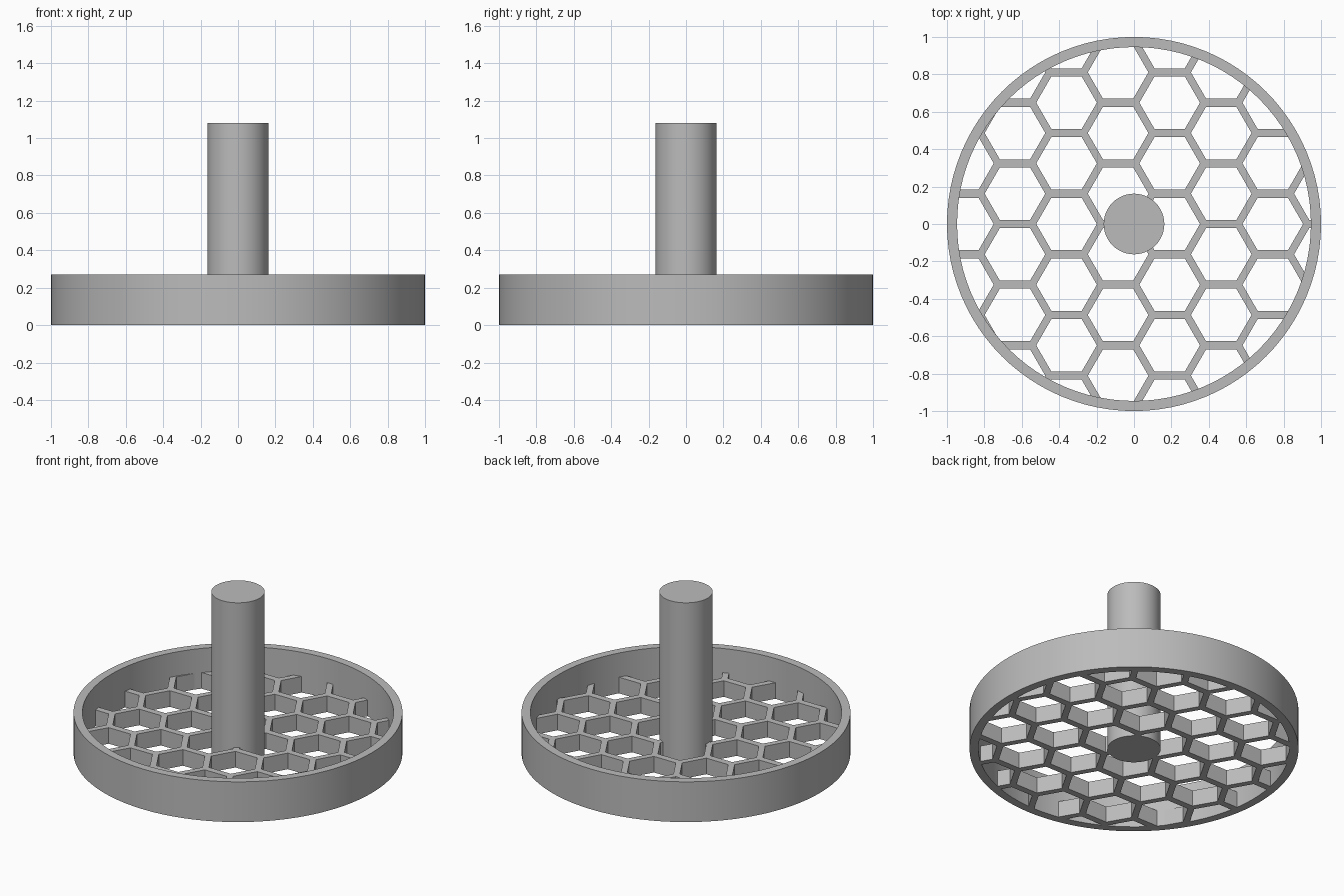
import bpy, bmesh
from math import cos, sin, pi, hypot

RIM_R, RIM_IN, RIM_H = 1.0, 0.946, 0.27
POST_R, POST_H = 0.162, 1.08
GRID_H = 0.108
HEX_R = 0.162                    # hexagon corner radius
COL, ROW, X0 = 0.2757, 0.3243, -0.085
SIDES = 96

cube = bpy.data.objects.get("Cube")
if cube:
    bpy.data.objects.remove(cube, do_unlink=True)

grey = bpy.data.materials.new("plain grey")
grey.use_nodes = True
colour = (0.5, 0.5, 0.5, 1)
grey.diffuse_color = colour
grey.node_tree.nodes["Principled BSDF"].inputs["Base Color"].default_value = colour


def circle(radius, sides, x=0, y=0):
    return [(x + radius * cos(2 * pi * i / sides), y + radius * sin(2 * pi * i / sides))
            for i in range(sides)]


def add_prism(bm, outline, z0, z1):
    """Closed prism over a counter-clockwise outline."""
    low = [bm.verts.new((x, y, z0)) for x, y in outline]
    high = [bm.verts.new((x, y, z1)) for x, y in outline]
    bm.faces.new(low[::-1])
    bm.faces.new(high)
    n = len(outline)
    for i in range(n):
        j = (i + 1) % n
        bm.faces.new((low[i], low[j], high[j], high[i]))


def finish(bm, name):
    mesh = bpy.data.meshes.new(name)
    bm.to_mesh(mesh)
    bm.free()
    mesh.materials.append(grey)
    ob = bpy.data.objects.new(name, mesh)
    bpy.context.collection.objects.link(ob)
    return ob


def activate(ob):
    bpy.ops.object.select_all(action='DESELECT')
    ob.select_set(True)
    bpy.context.view_layer.objects.active = ob


# Rim: square profile swept round the axis
bm = bmesh.new()
profile = [(RIM_R, 0), (RIM_R, RIM_H), (RIM_IN, RIM_H), (RIM_IN, 0)]
rings = [[bm.verts.new((x, y, z)) for x, y in circle(r, SIDES)] for r, z in profile]
for a, b in zip(rings, rings[1:] + rings[:1]):
    for i in range(SIDES):
        j = (i + 1) % SIDES
        bm.faces.new((a[i], a[j], b[j], b[i]))
rim = finish(bm, "rim")

# Post: solid cylinder through the grid
bm = bmesh.new()
add_prism(bm, circle(POST_R, SIDES), 0, POST_H)
post = finish(bm, "post")

# Grid: floor disc with hexagonal holes cut through
bm = bmesh.new()
add_prism(bm, circle(RIM_IN + 0.004, SIDES), 0, GRID_H)
grid = finish(bm, "honeycomb_floor")

bm = bmesh.new()
for k in range(-4, 5):
    shift = 0 if k % 2 else ROW / 2
    for m in range(-4, 5):
        x, y = X0 + k * COL, m * ROW + shift
        if hypot(x, y) < RIM_R + HEX_R:
            add_prism(bm, circle(HEX_R, 6, x, y), -0.1, GRID_H + 0.1)
cutter = finish(bm, "hole_cutter")
cutter.hide_render = True

activate(grid)
cut = grid.modifiers.new("holes", 'BOOLEAN')
cut.operation = 'DIFFERENCE'
cut.solver = 'EXACT'
cut.object = cutter
bpy.ops.object.modifier_apply(modifier=cut.name)
bpy.data.objects.remove(cutter, do_unlink=True)

# Smooth round walls, crisp edges
for ob in (rim, post):
    activate(ob)
    bpy.ops.object.shade_smooth_by_angle(angle=pi / 6)
